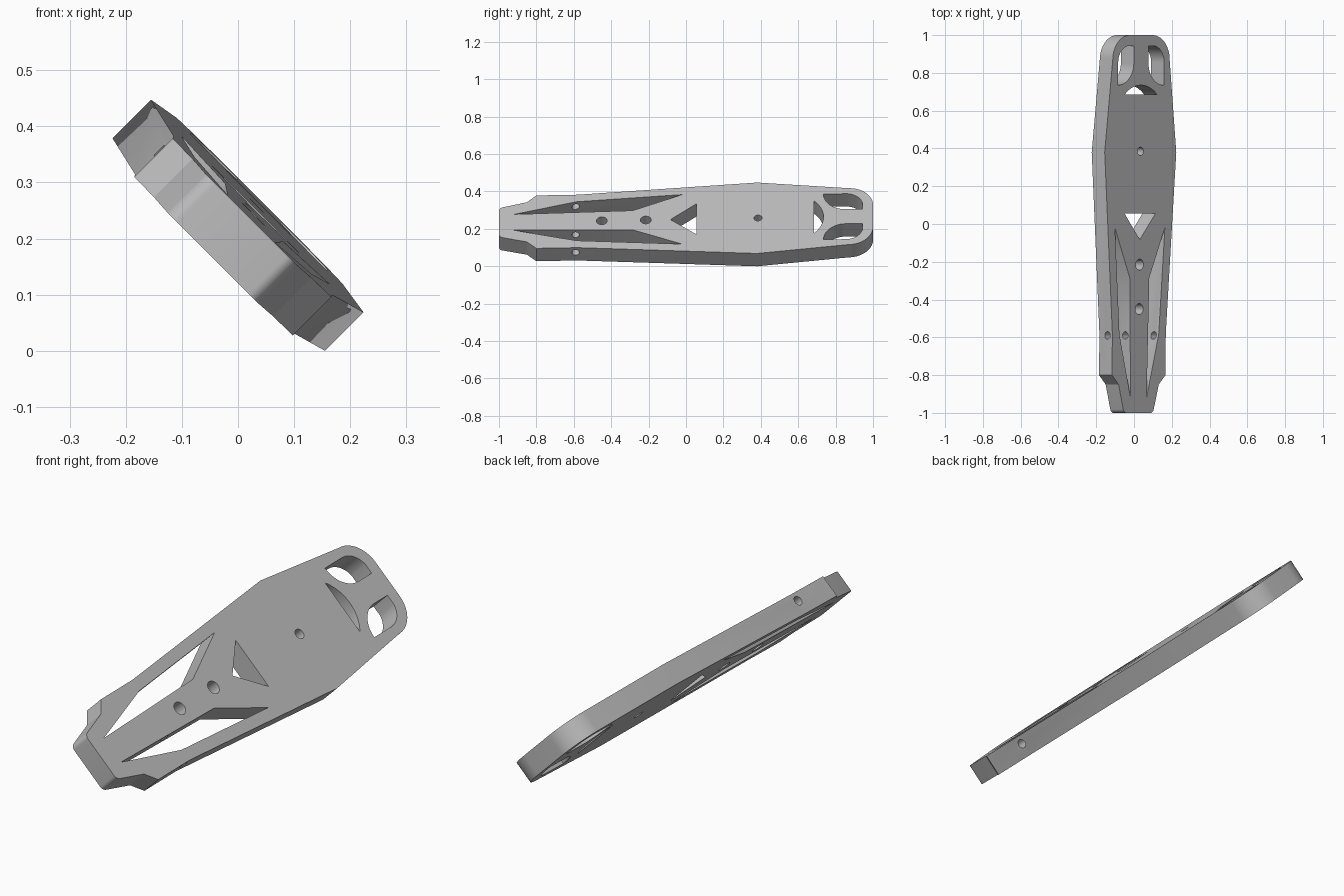
import bpy
import bmesh
from math import cos, sin, radians, sqrt
from mathutils import Matrix, Vector

if "Cube" in bpy.data.objects:
    bpy.data.objects.remove(bpy.data.objects["Cube"], do_unlink=True)

HALF = 0.0485  # half of the plate thickness


def arc(cx, cy, r, a0, a1, n=14):
    """Points on an arc, angles in degrees."""
    angles = [radians(a0 + (a1 - a0) * i / n) for i in range(n + 1)]
    return [(cx + r * cos(a), cy + r * sin(a)) for a in angles]


def mirror(points):
    return [(-x, y) for x, y in reversed(points)]


def add_prism(bm, points, half):
    """Closed prism from a counter-clockwise outline."""
    low = [bm.verts.new((x, y, -half)) for x, y in points]
    high = [bm.verts.new((x, y, half)) for x, y in points]
    bm.faces.new(high)
    bm.faces.new(low[::-1])
    n = len(points)
    for i in range(n):
        j = (i + 1) % n
        bm.faces.new((low[i], low[j], high[j], high[i]))


def make_object(name, bm):
    bmesh.ops.recalc_face_normals(bm, faces=bm.faces[:])
    mesh = bpy.data.meshes.new(name)
    bm.to_mesh(mesh)
    bm.free()
    obj = bpy.data.objects.new(name, mesh)
    bpy.context.collection.objects.link(obj)
    return obj


# Plate outline: narrow notched nose, wide shoulder, rounded tail
side = arc(0.09, -0.975, 0.025, -90, -12, 6)
side += [(0.15, -0.85), (0.2, -0.8), (0.2, -0.58), (0.268, 0.38)]
side += arc(0.083, 0.87, 0.13, 0, 90, 20)
bm = bmesh.new()
add_prism(bm, side + mirror(side), HALF)
plate = make_object("arm_plate", bm)

# Openings through the plate thickness
slot = [(0.06, -0.92), (0.147, -0.585), (0.187, -0.02), (0.073, -0.285)]
tail = [(0.172, 0.735)] + arc(0.082, 0.855, 0.09, 0, 80)
tail += [(0.055, 0.943)] + arc(0.172, 0.852, 0.117, 180, 268)[:-1]
triangle = [(0, -0.083), (0.115, 0.055), (-0.115, 0.055)]
rise, chord = 0.05, 0.121
radius = (chord ** 2 + rise ** 2) / (2 * rise)
crescent = arc(0, 0.685 + rise - radius, radius, 45, 135, 40)
crescent = [p for p in crescent if p[1] > 0.687]
crescent = [(chord, 0.685)] + crescent + [(-chord, 0.685)]
bm = bmesh.new()
for outline in (slot, mirror(slot), tail, mirror(tail), triangle, crescent):
    add_prism(bm, outline, 0.2)
for y, r in ((0.385, 0.022), (-0.215, 0.029), (-0.45, 0.029)):
    add_prism(bm, arc(0, y, r, 0, 360, 32)[:-1], 0.2)
openings = make_object("opening_cutter", bm)

# Cross hole running from side to side
bm = bmesh.new()
bmesh.ops.create_cone(
    bm, cap_ends=True, segments=32, radius1=0.02, radius2=0.02, depth=1,
    matrix=Matrix.Translation((0, -0.59, 0.012)) @ Matrix.Rotation(radians(90), 4, "Y"))
cross = make_object("cross_hole_cutter", bm)

for cutter in (openings, cross):
    cutter.hide_render = True
    mod = plate.modifiers.new(cutter.name, "BOOLEAN")
    mod.operation = "DIFFERENCE"
    mod.solver = "EXACT"
    mod.object = cutter
bpy.context.view_layer.update()
graph = bpy.context.evaluated_depsgraph_get()
cut_mesh = bpy.data.meshes.new_from_object(plate.evaluated_get(graph))
plate.modifiers.clear()
plate.data = cut_mesh
for cutter in (openings, cross):
    bpy.data.objects.remove(cutter, do_unlink=True)

# Roll the plate onto its diagonal, with a slight pitch and yaw
s = 1 / sqrt(2)
across = Vector((s, 0, -s))
normal = Vector((s, 0, s))
along = Vector((0, 1, 0)) + 0.018 * normal - 0.007 * across
for v in cut_mesh.vertices:
    x, y, z = v.co
    v.co = across * x + along * y + normal * z - 0.38 * (along - Vector((0, 1, 0)))
lowest = min(v.co.z for v in cut_mesh.vertices)
for v in cut_mesh.vertices:
    v.co.z -= lowest
cut_mesh.update()

# Plain grey finish
grey = bpy.data.materials.new("plain_grey")
grey.use_nodes = True
colour = (0.5, 0.5, 0.5, 1)
grey.diffuse_color = colour
grey.node_tree.nodes["Principled BSDF"].inputs["Base Color"].default_value = colour
cut_mesh.materials.clear()
cut_mesh.materials.append(grey)
for poly in cut_mesh.polygons:
    poly.material_index = 0

bpy.ops.object.select_all(action="DESELECT")
bpy.context.view_layer.objects.active = plate
plate.select_set(True)
bpy.ops.object.shade_smooth_by_angle(angle=radians(25))
